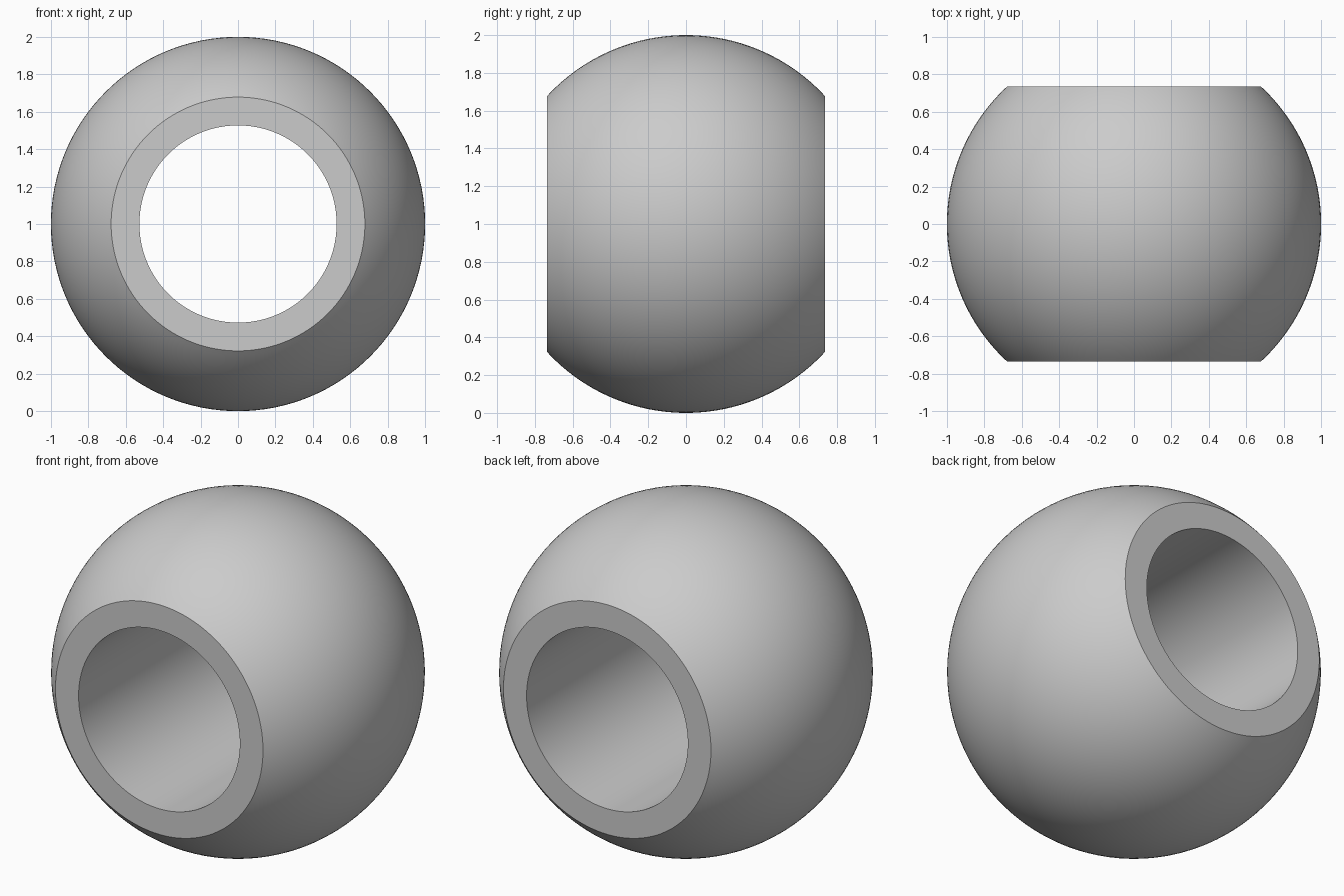
import bpy
import bmesh
import math
from mathutils import Matrix, Vector

cube = bpy.data.objects.get("Cube")
if cube:
    bpy.data.objects.remove(cube, do_unlink=True)

RADIUS = 1.0
HALF_WIDTH = 0.735
BORE = 0.527
ARC_STEPS = 48
SIDES = 128

# Plain grey metal
grey = bpy.data.materials.new("grey metal")
grey.use_nodes = True
colour = (0.6, 0.6, 0.6, 1.0)
grey.diffuse_color = colour
grey.node_tree.nodes["Principled BSDF"].inputs["Base Color"].default_value = colour

# Cross-section: spherical outside, flat ends, straight bore
limit = math.asin(HALF_WIDTH / RADIUS)
angles = [limit * (2 * i / ARC_STEPS - 1) for i in range(ARC_STEPS + 1)]
profile = [Vector((RADIUS * math.cos(a), RADIUS * math.sin(a), 0)) for a in angles]
profile += [Vector((BORE, HALF_WIDTH, 0)), Vector((BORE, -HALF_WIDTH, 0))]

# Revolve the closed section around the bore axis
bm = bmesh.new()
verts = [bm.verts.new(p) for p in profile]
edges = [bm.edges.new((v, verts[i - 1])) for i, v in enumerate(verts)]
bmesh.ops.spin(bm, geom=verts + edges, cent=(0, 0, 0), axis=(0, 1, 0),
               angle=math.tau, steps=SIDES, use_merge=True)
bmesh.ops.remove_doubles(bm, verts=bm.verts[:], dist=1e-5)
bmesh.ops.recalc_face_normals(bm, faces=bm.faces[:])
bmesh.ops.transform(bm, matrix=Matrix.Translation((0, 0, RADIUS)), verts=bm.verts[:])

mesh = bpy.data.meshes.new("bored_ball")
bm.to_mesh(mesh)
bm.free()
mesh.materials.append(grey)
ball = bpy.data.objects.new("bored_ball", mesh)
bpy.context.collection.objects.link(ball)

# Smooth curved surfaces, keep the rims crisp
bpy.ops.object.select_all(action='DESELECT')
ball.select_set(True)
bpy.context.view_layer.objects.active = ball
bpy.ops.object.shade_smooth_by_angle(angle=math.radians(30))
